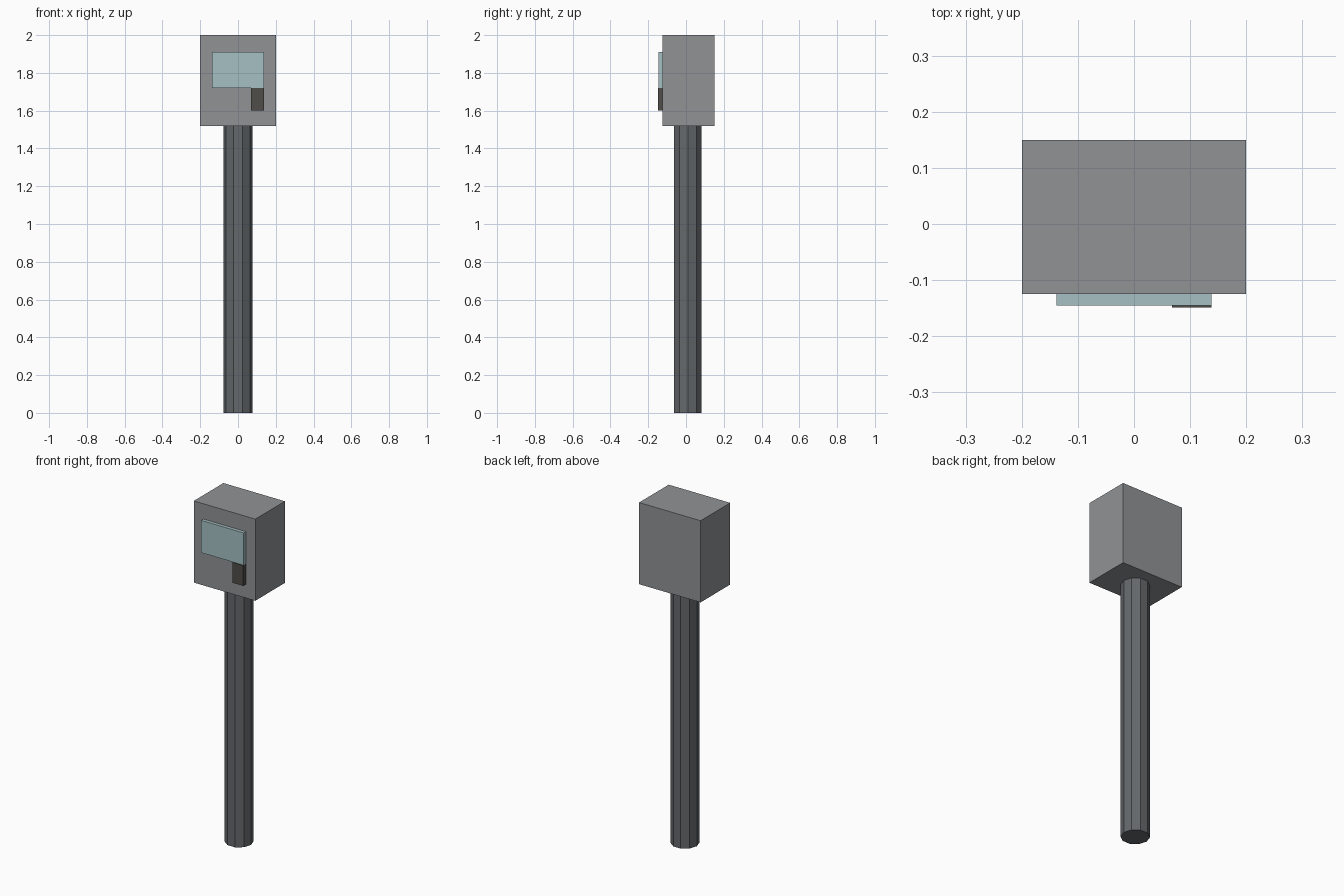
import bpy
import math

if "Cube" in bpy.data.objects:
    bpy.data.objects.remove(bpy.data.objects["Cube"])


def paint(obj, name, rgb):
    mat = bpy.data.materials.new(name)
    mat.diffuse_color = (*rgb, 1)
    mat.use_nodes = True
    mat.node_tree.nodes["Principled BSDF"].inputs["Base Color"].default_value = mat.diffuse_color
    obj.data.materials.append(mat)


def box(name, x, y, z, rgb):
    """Box from (min, max) extents on each axis."""
    bpy.ops.mesh.primitive_cube_add(size=1, location=[sum(r) / 2 for r in (x, y, z)])
    obj = bpy.context.object
    obj.name = name
    obj.scale = [r[1] - r[0] for r in (x, y, z)]
    bpy.ops.object.transform_apply(location=False, rotation=False, scale=True)
    paint(obj, name + "_colour", rgb)
    return obj


FRONT = -0.125   # front face of the housing
BASE = 1.52      # underside of the housing

# ten-sided post, corners on the x axis
bpy.ops.mesh.primitive_cylinder_add(vertices=10, radius=0.077, depth=BASE,
                                    location=(0, 0.01, BASE / 2),
                                    rotation=(0, 0, math.pi / 2))
post = bpy.context.object
post.name = "post"
paint(post, "post_colour", (0.13, 0.14, 0.15))

# housing on top of the post
box("housing", (-0.2, 0.2), (FRONT, 0.15), (BASE, 2.0), (0.28, 0.29, 0.30))

# display panel and the reader below it
box("screen", (-0.138, 0.138), (-0.145, FRONT), (1.72, 1.91), (0.38, 0.53, 0.55))
box("card_reader", (0.068, 0.138), (-0.149, FRONT), (1.60, 1.72), (0.08, 0.075, 0.065))
